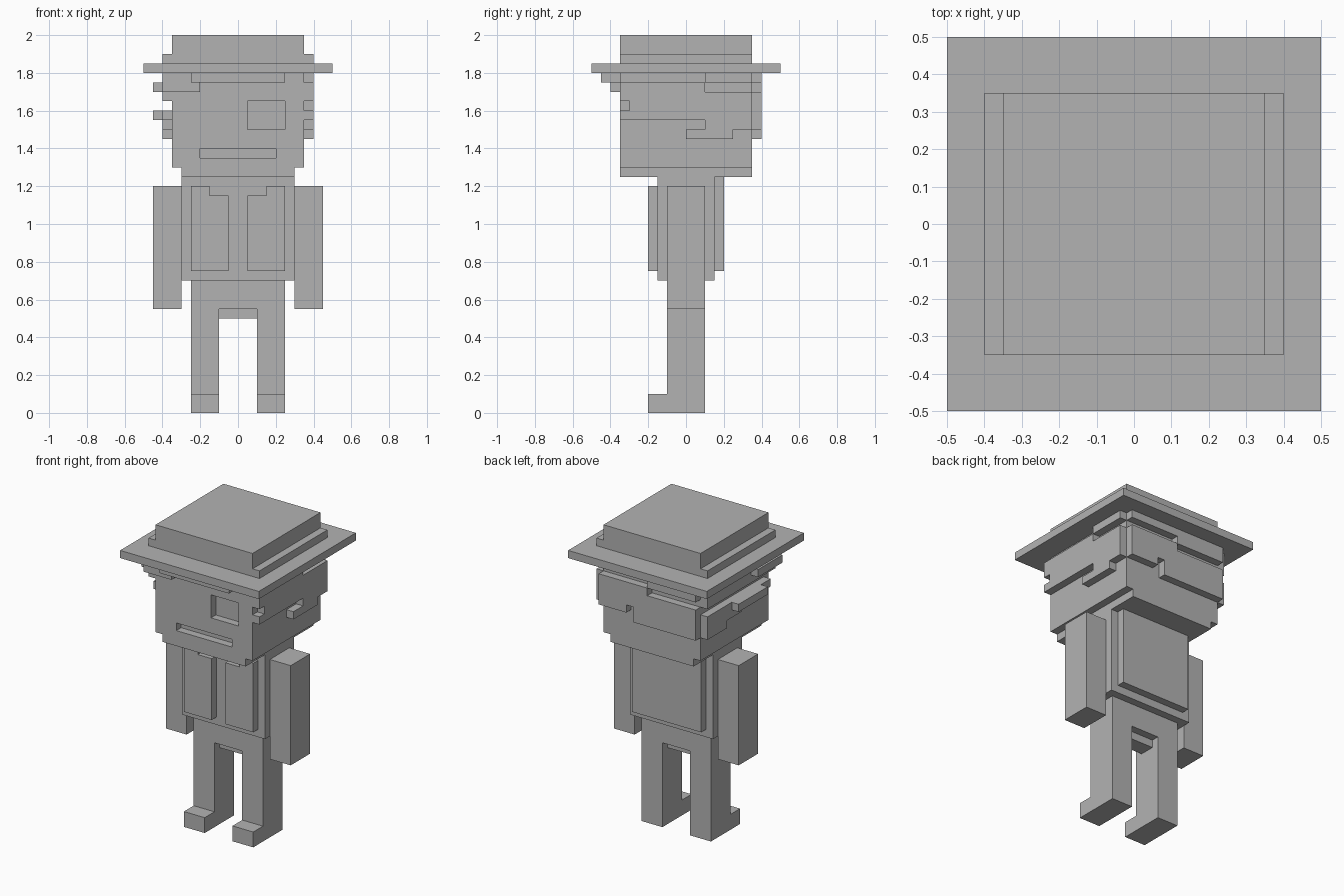
import bpy
import bmesh

old = bpy.data.objects.get("Cube")
if old:
    bpy.data.objects.remove(old, do_unlink=True)

grey = bpy.data.materials.new("plain_grey")
grey.use_nodes = True
grey.diffuse_color = (0.45, 0.45, 0.45, 1)
grey.node_tree.nodes["Principled BSDF"].inputs["Base Color"].default_value = (0.45, 0.45, 0.45, 1)


def boxes(name, *ranges):
    """One object made of boxes, each given as (x0, x1), (y0, y1), (z0, z1)."""
    bm = bmesh.new()
    for spans in ranges:
        cube = bmesh.ops.create_cube(bm, size=1)["verts"]
        for v in cube:
            v.co = [a + (b - a) * (c + 0.5) for (a, b), c in zip(spans, v.co)]
    mesh = bpy.data.meshes.new(name)
    bm.to_mesh(mesh)
    bm.free()
    mesh.materials.append(grey)
    obj = bpy.data.objects.new(name, mesh)
    bpy.context.collection.objects.link(obj)
    return obj


def sym(r):
    return (-r, r)


def carve(target, cutter):
    mod = target.modifiers.new("cut", 'BOOLEAN')
    mod.operation = 'DIFFERENCE'
    mod.solver = 'EXACT'
    mod.object = cutter
    bpy.context.view_layer.objects.active = target
    bpy.ops.object.modifier_apply(modifier=mod.name)
    bpy.data.objects.remove(cutter, do_unlink=True)


# Hat: brim, band and crown
boxes("hat_brim", (sym(0.5), sym(0.5), (1.8, 1.85)))
boxes("hat_band", (sym(0.4), sym(0.35), (1.85, 1.9)))
boxes("hat_crown", (sym(0.35), sym(0.35), (1.9, 2)))

# Head with sunken eye and mouth, and a narrower jaw
head = boxes("head", (sym(0.35), sym(0.35), (1.3, 1.8)))
carve(head, boxes("eye_cutter", ((0.05, 0.25), (-0.4, -0.3), (1.5, 1.65))))
carve(head, boxes("mouth_cutter", (sym(0.2), (-0.4, -0.3), (1.35, 1.4))))
boxes("jaw", (sym(0.3), sym(0.35), (1.25, 1.3)))

# Fringe under the brim
boxes("fringe", ((-0.4, -0.2), (-0.4, -0.35), (1.7, 1.8)),
      (sym(0.25), (-0.45, -0.35), (1.75, 1.8)))

# Hair on the sides and back, split by a stepped groove
left, back, right = (0.35, 0.4), (0.35, 0.4), (-0.4, -0.35)
boxes("hair_left",
      (left, (-0.35, 0.1), (1.65, 1.75)),
      (left, (-0.3, 0.1), (1.6, 1.65)),
      (left, (-0.35, 0.1), (1.55, 1.6)),
      (left, (0.1, 0.35), (1.5, 1.7)),
      (left, (0, 0.25), (1.45, 1.5)),
      (left, (0.1, 0.35), (1.75, 1.8)))
boxes("hair_back",
      ((0, 0.35), back, (1.75, 1.8)),
      ((-0.35, 0), back, (1.7, 1.8)),
      ((0, 0.35), back, (1.55, 1.7)),
      ((0.15, 0.35), back, (1.5, 1.55)),
      ((-0.35, 0), back, (1.55, 1.65)),
      ((-0.35, 0.1), back, (1.45, 1.55)))
boxes("hair_right",
      (right, sym(0.35), (1.65, 1.8)),
      (right, (-0.3, 0.35), (1.55, 1.6)),
      (right, (0, 0.35), (1.5, 1.55)),
      (right, (0.15, 0.35), (1.45, 1.5)))
boxes("hair_right_tufts",
      ((-0.45, -0.4), (-0.35, -0.1), (1.7, 1.75)),
      ((-0.45, -0.4), (-0.2, 0.1), (1.55, 1.6)))

# Torso, open vest and back panel
boxes("torso", (sym(0.3), sym(0.15), (0.7, 1.25)))
boxes("back_panel", (sym(0.25), (0.15, 0.2), (0.75, 1.25)))
boxes("hips", (sym(0.25), sym(0.1), (0.55, 0.7)))
boxes("crotch", (sym(0.1), sym(0.05), (0.5, 0.55)))

# Paired parts
for side, s in (("left", 1), ("right", -1)):
    def span(a, b):
        return tuple(sorted((a * s, b * s)))
    boxes(side + "_vest_front",
          (span(0.05, 0.25), (-0.2, -0.15), (0.75, 1.15)),
          (span(0.15, 0.25), (-0.2, -0.15), (1.15, 1.2)))
    boxes(side + "_arm", (span(0.3, 0.45), sym(0.1), (0.55, 1.2)))
    boxes(side + "_leg", (span(0.1, 0.25), sym(0.1), (0, 0.55)))
    boxes(side + "_foot", (span(0.1, 0.25), (-0.2, -0.1), (0, 0.1)))
